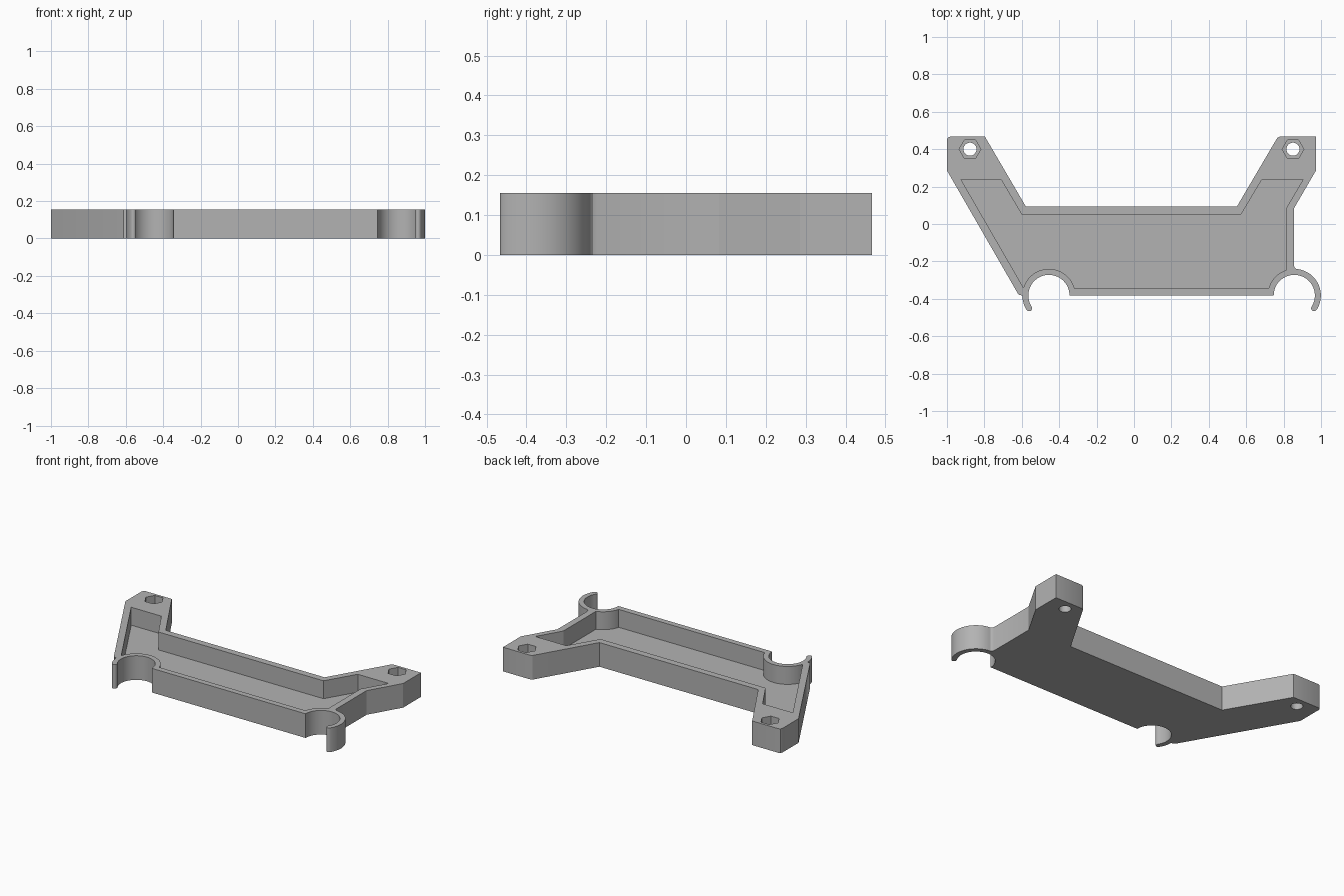
import bpy, bmesh, math

if "Cube" in bpy.data.objects:
    bpy.data.objects.remove(bpy.data.objects["Cube"])

H, FLOOR = 0.155, 0.04            # overall height, pocket floor level
R_IN, R_OUT = 0.11, 0.142         # pipe clip radii
R_MID, R_TIP = 0.126, 0.016       # clip centre line and rounded tip
CLIP_L, CLIP_R = (-0.455, -0.382), (0.857, -0.382)
TIP = 33                          # degrees each clip wraps below its centre

grey = bpy.data.materials.new("grey plastic")
grey.diffuse_color = (0.45, 0.45, 0.45, 1)
grey.use_nodes = True
grey.node_tree.nodes["Principled BSDF"].inputs["Base Color"].default_value = grey.diffuse_color


def arc(c, r, a0, a1, n):
    """Points on a circular arc, angles in degrees."""
    steps = [math.radians(a0 + (a1 - a0) * i / n) for i in range(n + 1)]
    return [(c[0] + r * math.cos(a), c[1] + r * math.sin(a)) for a in steps]


def prism(name, pts, z0, z1):
    """Extrude a closed outline from z0 to z1."""
    bm = bmesh.new()
    face = bm.faces.new([bm.verts.new((x, y, z0)) for x, y in pts])
    ext = bmesh.ops.extrude_face_region(bm, geom=[face])
    top = [g for g in ext["geom"] if isinstance(g, bmesh.types.BMVert)]
    bmesh.ops.translate(bm, verts=top, vec=(0, 0, z1 - z0))
    bmesh.ops.remove_doubles(bm, verts=bm.verts, dist=1e-5)
    bmesh.ops.recalc_face_normals(bm, faces=bm.faces)
    mesh = bpy.data.meshes.new(name)
    bm.to_mesh(mesh)
    bm.free()
    mesh.materials.append(grey)
    obj = bpy.data.objects.new(name, mesh)
    bpy.context.collection.objects.link(obj)
    return obj


def cut(target, cutter):
    """Subtract a cutter and discard it."""
    bpy.context.view_layer.objects.active = target
    mod = target.modifiers.new("cut", "BOOLEAN")
    mod.operation, mod.solver, mod.object = "DIFFERENCE", "EXACT", cutter
    bpy.ops.object.modifier_apply(modifier=mod.name)
    bpy.data.objects.remove(cutter)


# Rounded ends of the two clips
tip_r = arc(CLIP_R, R_MID, -TIP, -TIP, 1)[0]
tip_l = arc(CLIP_L, R_MID, 180 + TIP, 180 + TIP, 1)[0]

# Tray outline, clockwise from the back left corner, clips included
outline = [(-1, 0.45), (-0.995, 0.462), (-0.983, 0.467), (-0.797, 0.467),
           (-0.578, 0.093), (0.55, 0.093), (0.758, 0.447), (0.767, 0.461),
           (0.78, 0.467), (0.973, 0.467), (0.973, 0.286), (0.855, 0.083),
           (0.855, -0.222), (0.859, -0.233), (0.868, -0.24)]
outline += arc(CLIP_R, R_OUT, 80, -TIP, 24)
outline += arc(tip_r, R_TIP, -TIP, -TIP - 180, 8)
outline += arc(CLIP_R, R_IN, -TIP, 180, 36)
outline += arc(CLIP_L, R_IN, 0, 180 + TIP, 36)
outline += arc(tip_l, R_TIP, 33 + 360, 180 + TIP, 8)
outline += arc(CLIP_L, R_OUT, 180 + TIP, 180, 6)
outline += [(-0.612, -0.38), (-0.622, -0.37), (-1, 0.286)]
tray = prism("tray", outline, 0, H)

# Pocket that leaves a thin rim and runs around the clips
pocket = [(-0.925, 0.238), (-0.711, 0.238), (-0.60, 0.05), (0.572, 0.05),
          (0.684, 0.238), (0.904, 0.238), (0.813, 0.083)]
pocket += arc(CLIP_R, R_OUT, 108, 165, 16)
pocket += arc(CLIP_L, R_OUT, 15, 163, 32)
cut(tray, prism("pocket_cutter", pocket, FLOOR, H + 0.1))

# Hexagonal nut recess with a round screw hole in each arm
for x in (-0.877, 0.85):
    cut(tray, prism("nut_cutter", arc((x, 0.4), 0.058, 0, 300, 5), FLOOR, H + 0.1))
    cut(tray, prism("screw_cutter", arc((x, 0.4), 0.035, 0, 348.75, 31), -0.1, H + 0.1))

# Smooth the curved walls, keep the edges sharp
bpy.ops.object.select_all(action="DESELECT")
tray.select_set(True)
bpy.context.view_layer.objects.active = tray
bpy.ops.object.shade_smooth_by_angle(angle=math.radians(25))
